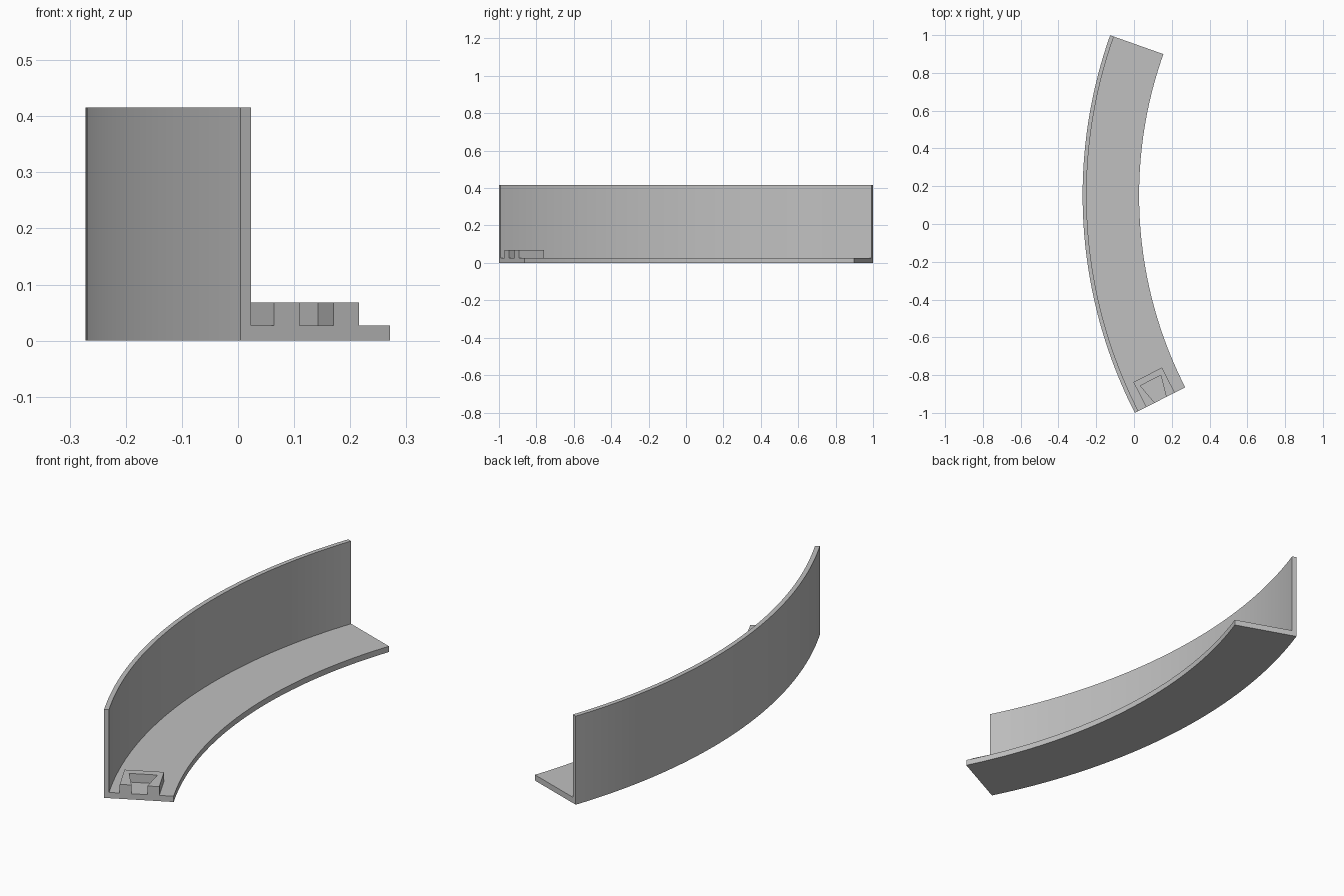
import bpy
import bmesh
from math import cos, sin, radians
from mathutils import Vector

cube = bpy.data.objects.get("Cube")
if cube:
    bpy.data.objects.remove(cube, do_unlink=True)

# Main dimensions
RADIUS = 2.538
CENTRE = Vector((2.266, 0.152, 0))
BACK_ANGLE, FRONT_ANGLE = radians(19.5), radians(27)
WIDTH, HEIGHT = 0.299, 0.416
WALL, FLOOR = 0.021, 0.027
SEGMENTS = 48

grey = bpy.data.materials.new("plain_grey")
grey.use_nodes = True
colour = (0.53, 0.53, 0.53, 1)
grey.diffuse_color = colour
grey.node_tree.nodes["Principled BSDF"].inputs["Base Color"].default_value = colour


def finish(bm, name):
    """Turn a bmesh into a named object with smooth curves and sharp edges."""
    bmesh.ops.recalc_face_normals(bm, faces=bm.faces)
    mesh = bpy.data.meshes.new(name)
    bm.to_mesh(mesh)
    bm.free()
    mesh.materials.append(grey)
    obj = bpy.data.objects.new(name, mesh)
    bpy.context.collection.objects.link(obj)
    bpy.ops.object.select_all(action='DESELECT')
    obj.select_set(True)
    bpy.context.view_layer.objects.active = obj
    bpy.ops.object.shade_smooth_by_angle(angle=radians(30))
    return obj


def arc_point(angle, inset, z):
    """Point on the arc, measured inward from the outer wall."""
    r = RADIUS - inset
    return CENTRE + Vector((-r * cos(angle), r * sin(angle), z))


# Curved L-shaped wall and floor, swept along the arc
profile = [(0, 0), (WIDTH, 0), (WIDTH, FLOOR), (WALL, FLOOR), (WALL, HEIGHT), (0, HEIGHT)]
bm = bmesh.new()
rings = []
for i in range(SEGMENTS + 1):
    angle = -FRONT_ANGLE + (BACK_ANGLE + FRONT_ANGLE) * i / SEGMENTS
    rings.append([bm.verts.new(arc_point(angle, s, z)) for s, z in profile])
for a, b in zip(rings, rings[1:]):
    for j in range(len(profile)):
        k = (j + 1) % len(profile)
        bm.faces.new((a[j], a[k], b[k], b[j]))
bm.faces.new(rings[0])
bm.faces.new(rings[-1])
finish(bm, "curved_wall_and_floor")

# Raised socket with a dovetail slot open at the front end
across = Vector((cos(FRONT_ANGLE), sin(FRONT_ANGLE), 0))
along = Vector((-sin(FRONT_ANGLE), cos(FRONT_ANGLE), 0))
origin = arc_point(-FRONT_ANGLE, 0.152, FLOOR)
half = [(0.034, 0), (0.085, 0), (0.085, 0.149)]
slot = (0.061, 0.115)
outline = half + [(-s, d) for s, d in reversed(half)]
outline += [(-slot[0], slot[1]), slot]
bm = bmesh.new()
base = bm.faces.new([bm.verts.new(origin + across * s + along * d) for s, d in outline])
top = bmesh.ops.extrude_face_region(bm, geom=[base], use_keep_orig=True)
raised = [v for v in top["geom"] if isinstance(v, bmesh.types.BMVert)]
bmesh.ops.translate(bm, verts=raised, vec=(0, 0, 0.041))
finish(bm, "dovetail_socket")
